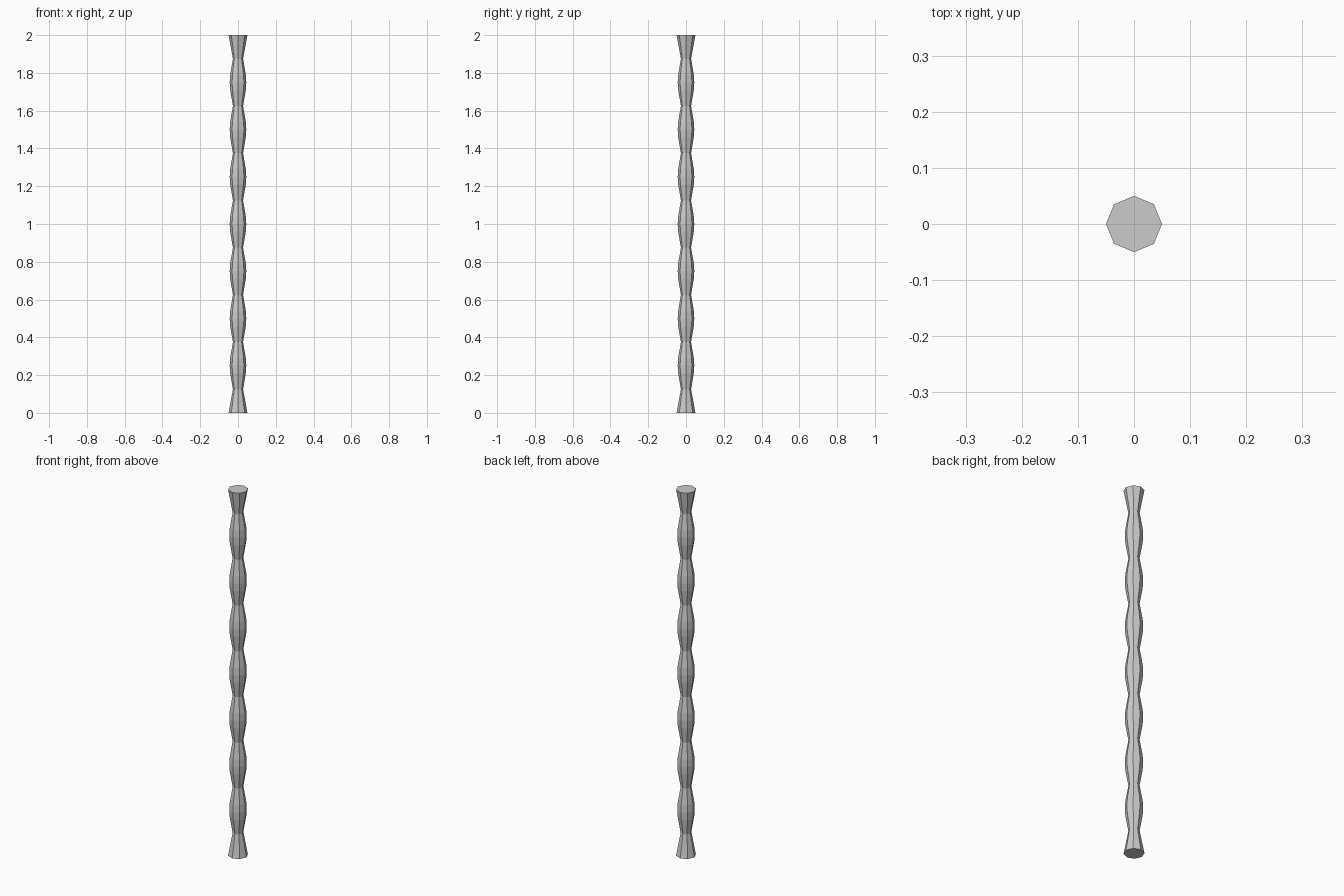
import bpy, bmesh, math

if "Cube" in bpy.data.objects:
    bpy.data.objects.remove(bpy.data.objects["Cube"])

SIDES = 8
# Profile: flared ends, eight narrow waists, softly rounded bulges between
profile = [(0.05, 0.0)]
for i in range(8):
    waist = 0.125 + 0.25 * i
    profile.append((0.027, waist))
    if i < 7:
        mid = waist + 0.125
        profile += [(0.0415, mid - 0.04), (0.044, mid), (0.0415, mid + 0.04)]
profile.append((0.05, 2.0))

# Octagonal rings joined into a closed pole
bm = bmesh.new()
rings = []
for r, z in profile:
    rings.append([bm.verts.new((r * math.cos(2 * math.pi * k / SIDES),
                                r * math.sin(2 * math.pi * k / SIDES), z))
                  for k in range(SIDES)])
for a, b in zip(rings, rings[1:]):
    for k in range(SIDES):
        n = (k + 1) % SIDES
        bm.faces.new((a[k], a[n], b[n], b[k]))
bm.faces.new(rings[0][::-1])
bm.faces.new(rings[-1])

mesh = bpy.data.meshes.new("wavy_pole")
bm.to_mesh(mesh)
bm.free()
bpy.context.collection.objects.link(bpy.data.objects.new("wavy_pole", mesh))
